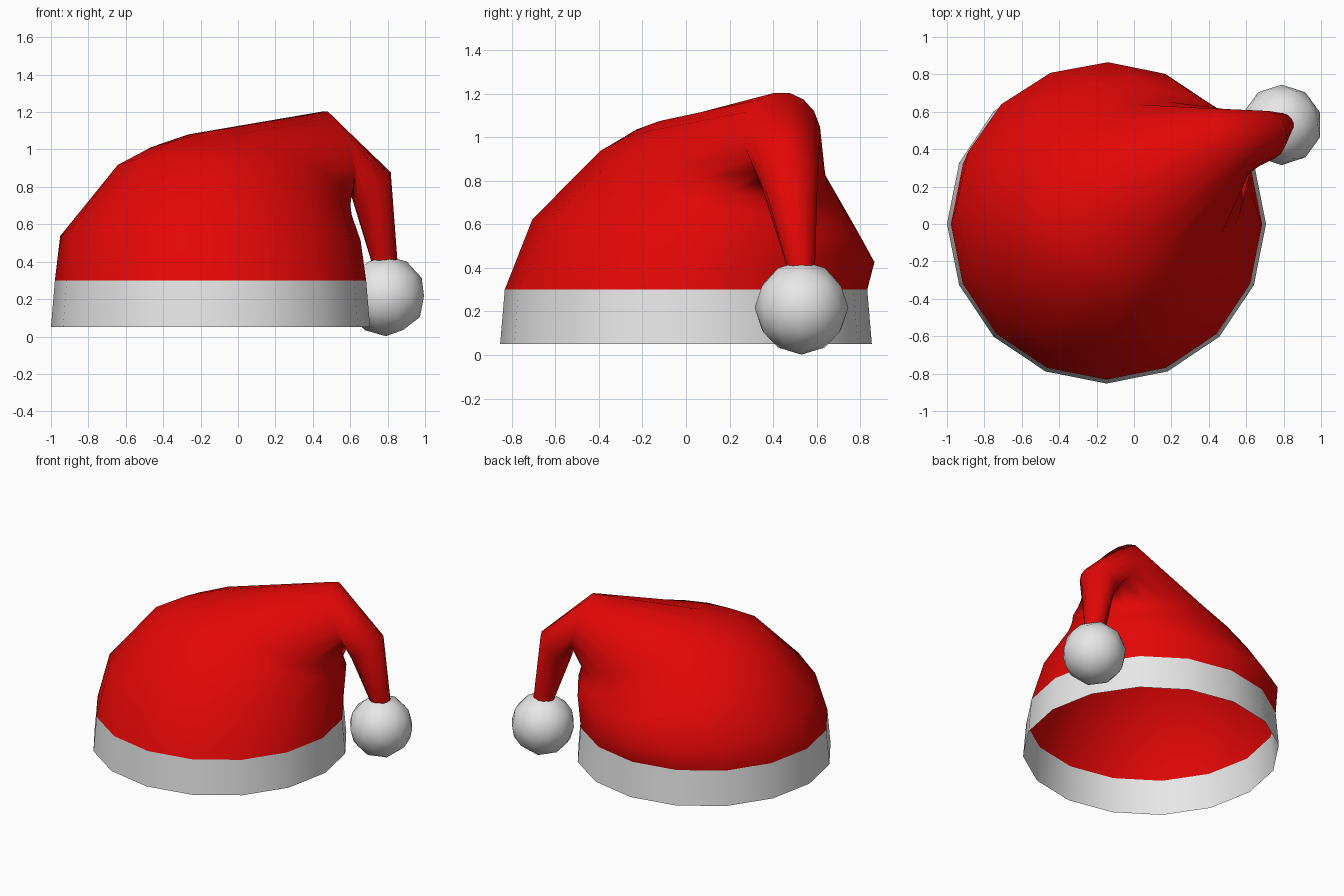
import bpy, math
from mathutils import Vector

if "Cube" in bpy.data.objects:
    bpy.data.objects.remove(bpy.data.objects["Cube"])

SIDES = 16


def material(name, color):
    m = bpy.data.materials.new(name)
    m.diffuse_color = (*color, 1)
    m.use_nodes = True
    m.node_tree.nodes["Principled BSDF"].inputs["Base Color"].default_value = m.diffuse_color
    return m


red = material("red felt", (0.77, 0.002, 0.002))
white = material("white fluff", (0.8, 0.8, 0.8))


def ring(outer, inner, half_width, azimuth, tilt=0.0):
    """Ellipse through two opposite points; tilt raises the back-left side."""
    outer, inner = Vector(outer), Vector(inner)
    centre, along = (outer + inner) / 2, (inner - outer) / 2
    a = math.radians(azimuth)
    across = Vector((-math.sin(a), math.cos(a), 0)) * half_width
    across.z = tilt
    pts = []
    for k in range(SIDES):
        t = (k + 0.5) * math.tau / SIDES
        pts.append(centre + along * math.cos(t) + across * math.sin(t))
    return pts


def flat_ring(r, z):
    dx, dy = r * math.cos(math.radians(33.75)), r * math.sin(math.radians(33.75))
    return ring((-0.147 - dx, -dy, z), (-0.147 + dx, dy, z), r, 33.75)


def loft(name, rings, mat):
    """Open smooth tube through a stack of rings."""
    verts = [p for r in rings for p in r]
    faces = []
    for i in range(len(rings) - 1):
        for k in range(SIDES):
            a, b = i * SIDES + k, i * SIDES + (k + 1) % SIDES
            faces.append((a, b, b + SIDES, a + SIDES))
    me = bpy.data.meshes.new(name)
    me.from_pydata(verts, [], faces)
    me.materials.append(mat)
    me.shade_smooth()
    ob = bpy.data.objects.new(name, me)
    bpy.context.collection.objects.link(ob)
    return ob


# White band around the opening
loft("brim", [flat_ring(0.853, 0.05), flat_ring(0.832, 0.30)], white)

# Red bag leaning back, then right, folding over into a hanging tail
loft("hat_body", [
    flat_ring(0.832, 0.30),
    ring((-0.82, -0.35, 0.59), (0.525, 0.51, 0.46), 0.79, 33.75, -0.075),
    ring((-0.59, -0.13, 0.94), (0.52, 0.53, 0.56), 0.59, 33.75, -0.10),
    ring((-0.42, -0.03, 1.03), (0.53, 0.48, 0.63), 0.51, 32, -0.07),
    ring((-0.23, 0.05, 1.09), (0.55, 0.43, 0.70), 0.43, 31, -0.03),
    ring((0.465, 0.44, 1.207), (0.60, 0.44, 0.81), 0.19, 20),
    ring((0.815, 0.49, 0.88), (0.62, 0.46, 0.71), 0.13, 8),
    ring((0.855, 0.53, 0.39), (0.715, 0.53, 0.39), 0.063, 0),
], red)

# Round pompom at the end of the tail
bpy.ops.mesh.primitive_ico_sphere_add(subdivisions=2, radius=0.215,
                                      location=(0.79, 0.53, 0.217))
pompom = bpy.context.object
pompom.name = "pompom"
pompom.data.materials.append(white)
pompom.data.shade_smooth()
